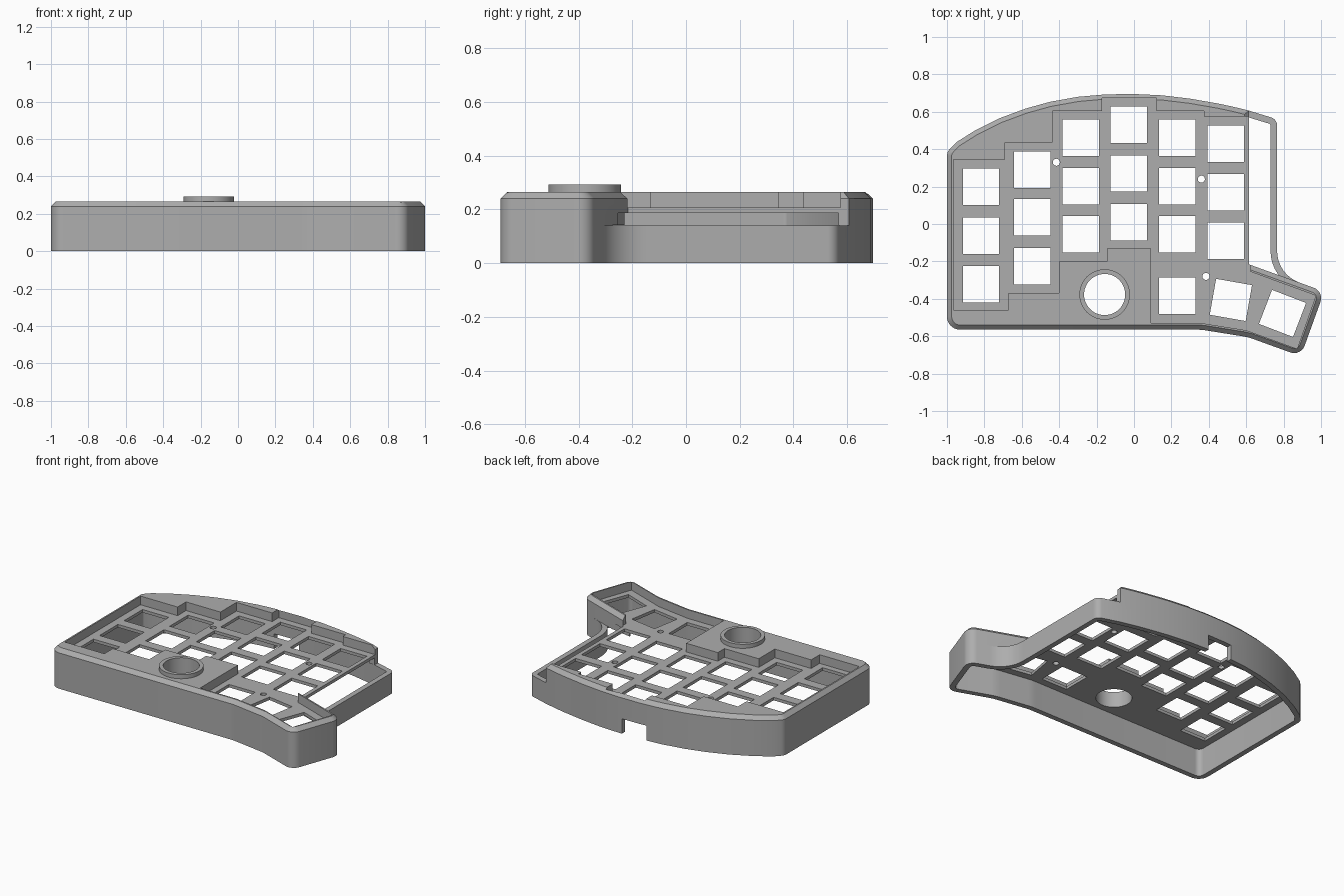
import bpy, bmesh, math
from mathutils import Vector

if "Cube" in bpy.data.objects:
    bpy.data.objects.remove(bpy.data.objects["Cube"])

grey = bpy.data.materials.new("case grey")
grey.use_nodes = True
COLOUR = (0.42, 0.42, 0.42, 1)
grey.diffuse_color = COLOUR
grey.node_tree.nodes["Principled BSDF"].inputs["Base Color"].default_value = COLOUR


def rounded(points, steps=8):
    """Closed outline from (x, y, optional fillet radius) corners."""
    out = []
    for i, p in enumerate(points):
        c = Vector(p[:2])
        if len(p) < 3:
            out.append(c)
            continue
        a = (Vector(points[i - 1][:2]) - c).normalized()
        b = (Vector(points[(i + 1) % len(points)][:2]) - c).normalized()
        half = a.angle(b) / 2
        centre = c + (a + b).normalized() * p[2] / math.sin(half)
        start = c + a * p[2] / math.tan(half) - centre
        sweep = math.pi - 2 * half
        sign = 1 if a.x * b.y - a.y * b.x < 0 else -1
        for k in range(steps + 1):
            t = sign * sweep * k / steps
            out.append(centre + Vector((start.x * math.cos(t) - start.y * math.sin(t),
                                        start.x * math.sin(t) + start.y * math.cos(t))))
    return out


def inset(loop, d):
    """Move a counter-clockwise outline inward by d."""
    out = []
    for i, p in enumerate(loop):
        e = (p - loop[i - 1]).normalized()
        f = (loop[(i + 1) % len(loop)] - p).normalized()
        n, m = Vector((-e.y, e.x)), Vector((-f.y, f.x))
        out.append(p + (n + m) * d / (1 + n.dot(m)))
    return out


def prism(name, loop, z0, z1, chamfer=0):
    layers = [(loop, z0), (loop, z1 - chamfer)]
    if chamfer:
        layers.append((inset(loop, chamfer), z1))
    bm = bmesh.new()
    rings = [[bm.verts.new((p[0], p[1], z)) for p in pts] for pts, z in layers]
    n = len(loop)
    for lo, hi in zip(rings, rings[1:]):
        for i in range(n):
            j = (i + 1) % n
            bm.faces.new((lo[i], lo[j], hi[j], hi[i]))
    bm.faces.new(rings[0][::-1])
    bm.faces.new(rings[-1])
    bmesh.ops.recalc_face_normals(bm, faces=bm.faces[:])
    me = bpy.data.meshes.new(name)
    bm.to_mesh(me)
    bm.free()
    me.materials.append(grey)
    ob = bpy.data.objects.new(name, me)
    bpy.context.collection.objects.link(ob)
    return ob


def combine(target, tool, operation="DIFFERENCE"):
    mod = target.modifiers.new("cut", "BOOLEAN")
    mod.object, mod.operation, mod.solver = tool, operation, "EXACT"
    bpy.context.view_layer.objects.active = target
    bpy.ops.object.modifier_apply(modifier=mod.name)
    bpy.data.objects.remove(tool)


def circle(x, y, r, n):
    return [Vector((x + r * math.cos(2 * math.pi * i / n),
                    y + r * math.sin(2 * math.pi * i / n))) for i in range(n)]


def square(x, y, size, degrees=0):
    h = size / 2
    c, s = math.cos(math.radians(degrees)), math.sin(math.radians(degrees))
    return [Vector((x + u * c - v * s, y + u * s + v * c))
            for u, v in ((-h, -h), (h, -h), (h, h), (-h, h))]


# Outlines: front edge with thumb corner, low right wall, curved back
front = [(-1, -.565, .07), (.36, -.565, .3), (.61, -.605, .3),
         (.892, -.707, .06), (1.017, -.361, .06)]
right = [(.765, -.27, .18), (.765, .56, .045)]
back = [(.615, .606), (.53, .627), (.45, .644), (.3, .67), (.15, .688), (0, .695),
        (-.15, .693), (-.3, .68), (-.45, .653), (-.58, .617), (-.72, .565),
        (-.85, .50), (-.95, .437), (-1, .385, .055)]
full_outline = rounded(front + right + back)
upper_outline = rounded(front + [(.615, -.216)] + back)

WALL, PLATE_LOW, PLATE_TOP, LOW_WALL, RIM = .035, .187, .207, .14, .265

# Case body: low tray wall joined to the taller chamfered part
case = prism("case_body", full_outline, 0, LOW_WALL)
combine(case, prism("upper", upper_outline, .1, RIM, .025), "UNION")

# Hollow underside, open beside the right edge of the key plate
combine(case, prism("cavity_low", inset(full_outline, WALL), -.1, LOW_WALL + .001))
combine(case, prism("cavity_high", inset(upper_outline, WALL), .05, PLATE_LOW))
combine(case, prism("side_opening",
                    [Vector(p) for p in ((.5, -.215), (.72, -.255), (.72, .568), (.5, .568))],
                    LOW_WALL + .0005, PLATE_LOW))

# Stepped key pocket above the plate
pocket = [(-.965, -.46), (-.67, -.46), (-.67, -.37), (-.40, -.37), (-.40, -.20),
          (-.145, -.20), (-.145, -.13), (.09, -.13), (.09, -.53), (.36, -.53),
          (.60, -.568), (.872, -.667), (.972, -.383), (.622, -.255), (.622, -.19),
          (.72, -.19), (.72, .575), (.375, .575), (.375, .605), (.12, .605),
          (.12, .675), (-.17, .675), (-.17, .605), (-.435, .605), (-.435, .435),
          (-.69, .435), (-.69, .345), (-.965, .345)]
combine(case, prism("pocket", [Vector(p) for p in pocket], PLATE_TOP, .5))

# Raised collar around the dial hole
DIAL = (-.157, -.377)
combine(case, prism("collar", circle(*DIAL, .135, 48), .23, .292), "UNION")
combine(case, prism("dial_hole", circle(*DIAL, .11, 48), .1, .5))

# Key openings by column, then two turned thumb keys
columns = {-.818: (.198, -.063, -.322), -.545: (.29, .035, -.225),
           -.285: (.46, .202, -.055), -.027: (.53, .27, .01),
           .23: (.46, .202, -.055, -.383), .49: (.43, .17, -.09)}
keys = [(x, y, 0) for x, ys in columns.items() for y in ys]
keys += [(.518, -.406, -10), (.794, -.478, -21)]
for x, y, turn in keys:
    combine(case, prism("key_hole", square(x, y, .195, turn), .15, .24))

# Screw holes
for x, y in ((-.415, .33), (.36, .24), (.385, -.28)):
    combine(case, prism("screw_hole", circle(x, y, .019, 16), .15, .24))

# Cable notch at the bottom of the back wall
combine(case, prism("cable_notch",
                    [Vector(p) for p in ((-.19, .6), (-.01, .6), (-.01, .8), (-.19, .8))],
                    -.1, .1))

bpy.ops.object.select_all(action="DESELECT")
case.select_set(True)
bpy.context.view_layer.objects.active = case
bpy.ops.object.shade_smooth_by_angle(angle=math.radians(25))
